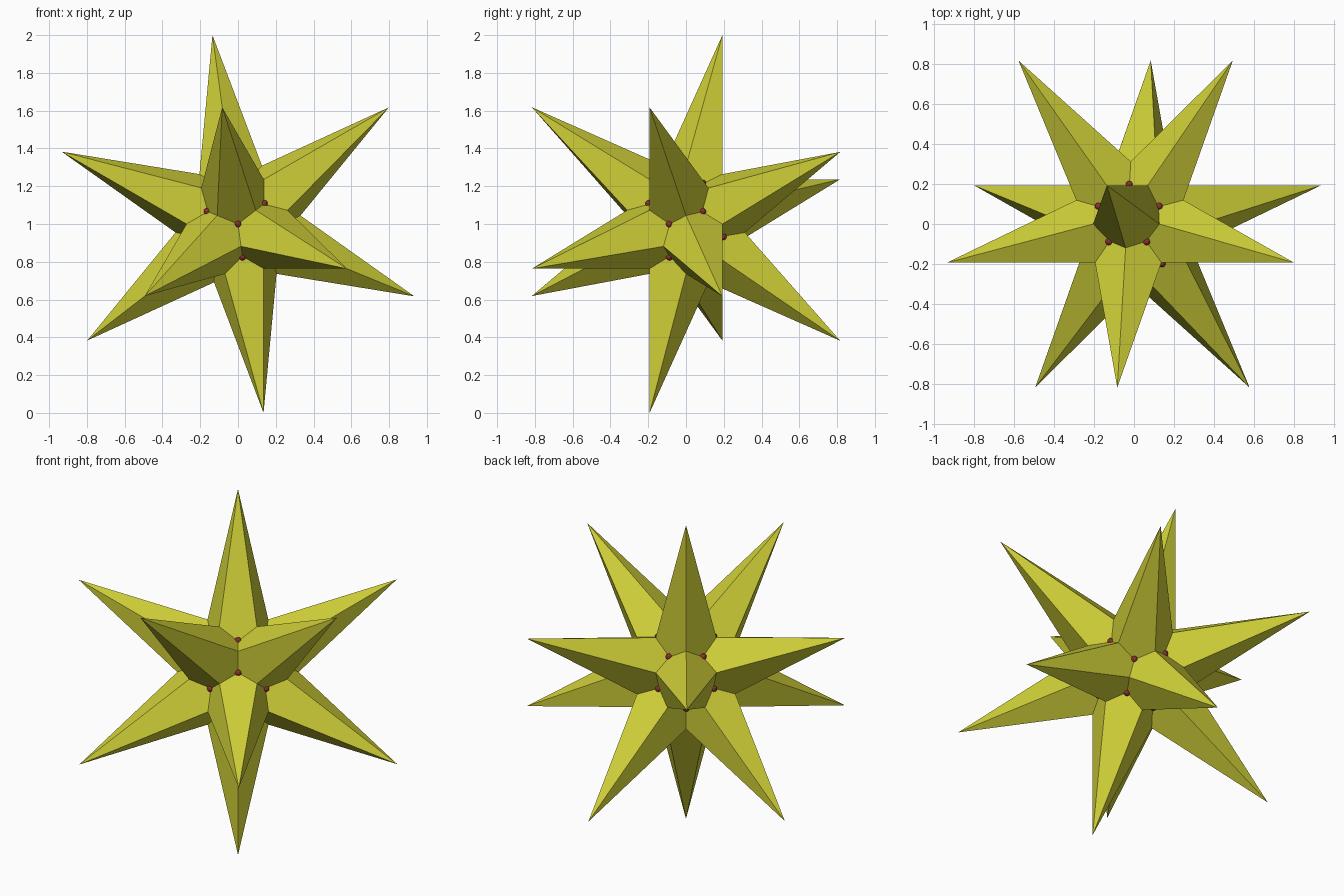
import bpy, bmesh, math
from mathutils import Vector

if "Cube" in bpy.data.objects:
    bpy.data.objects.remove(bpy.data.objects["Cube"], do_unlink=True)

CENTRE = Vector((0, 0, 1))
TILT = math.radians(97.7)
R = 1 / (0.9823 * math.sin(TILT))      # spike tip radius
PHI = (1 + math.sqrt(5)) / 2
MID = 0.5 / PHI ** 2                   # ridge ends, as a factor of two summed tips
DIP = 1 / (1 + 2 * PHI ** 3)           # hollows, as a factor of three summed tips


def material(name, colour):
    m = bpy.data.materials.new(name)
    m.use_nodes = True
    m.diffuse_color = (*colour, 1)
    bsdf = m.node_tree.nodes["Principled BSDF"]
    bsdf.inputs["Base Color"].default_value = (*colour, 1)
    bsdf.inputs["Roughness"].default_value = 0.7
    return m


def mesh_object(name, bm, mat):
    me = bpy.data.meshes.new(name)
    bm.to_mesh(me)
    bm.free()
    me.materials.append(mat)
    ob = bpy.data.objects.new(name, me)
    bpy.context.collection.objects.link(ob)
    ob.location = CENTRE
    return ob


yellow = material("olive yellow", (0.62, 0.62, 0.04))
red = material("dark red", (0.30, 0.035, 0.035))

# Twelve spike tips: two triangular rings along y, plus their opposites
tips = []
for y, radius, turn in ((-0.7947, 0.6071, 0), (-0.1876, 0.9823, math.pi / 3)):
    for k in range(3):
        a = TILT + turn + k * math.tau / 3
        p = Vector((radius * math.cos(a), y, radius * math.sin(a))) * R
        tips += [p, -p]

# Star body: five kite faces per spike, from tip to ridge ends and hollows
bm = bmesh.new()
hollows = []
for tip in tips:
    near = [t for t in tips if 0.1 < (t - tip).length < 1.2 * R]
    u = tip.orthogonal().normalized()
    v = tip.normalized().cross(u)
    near.sort(key=lambda t: math.atan2(t.dot(v), t.dot(u)))
    for i, a in enumerate(near):
        b = near[(i + 1) % 5]
        dip = (tip + a + b) * DIP
        kite = (tip, (tip + a) * MID, dip, (tip + b) * MID)
        bm.faces.new([bm.verts.new(p) for p in kite])
        if all((dip - h).length > 0.01 for h in hollows):
            hollows.append(dip)
bmesh.ops.remove_doubles(bm, verts=bm.verts, dist=0.002)
bmesh.ops.recalc_face_normals(bm, faces=bm.faces)
mesh_object("star_body", bm, yellow)

# Small beads seated in the twenty hollows
bm = bmesh.new()
for h in hollows:
    made = bmesh.ops.create_icosphere(bm, subdivisions=2, radius=0.019)
    bmesh.ops.translate(bm, verts=made["verts"], vec=h.normalized() * 0.264)
mesh_object("hollow_beads", bm, red)
